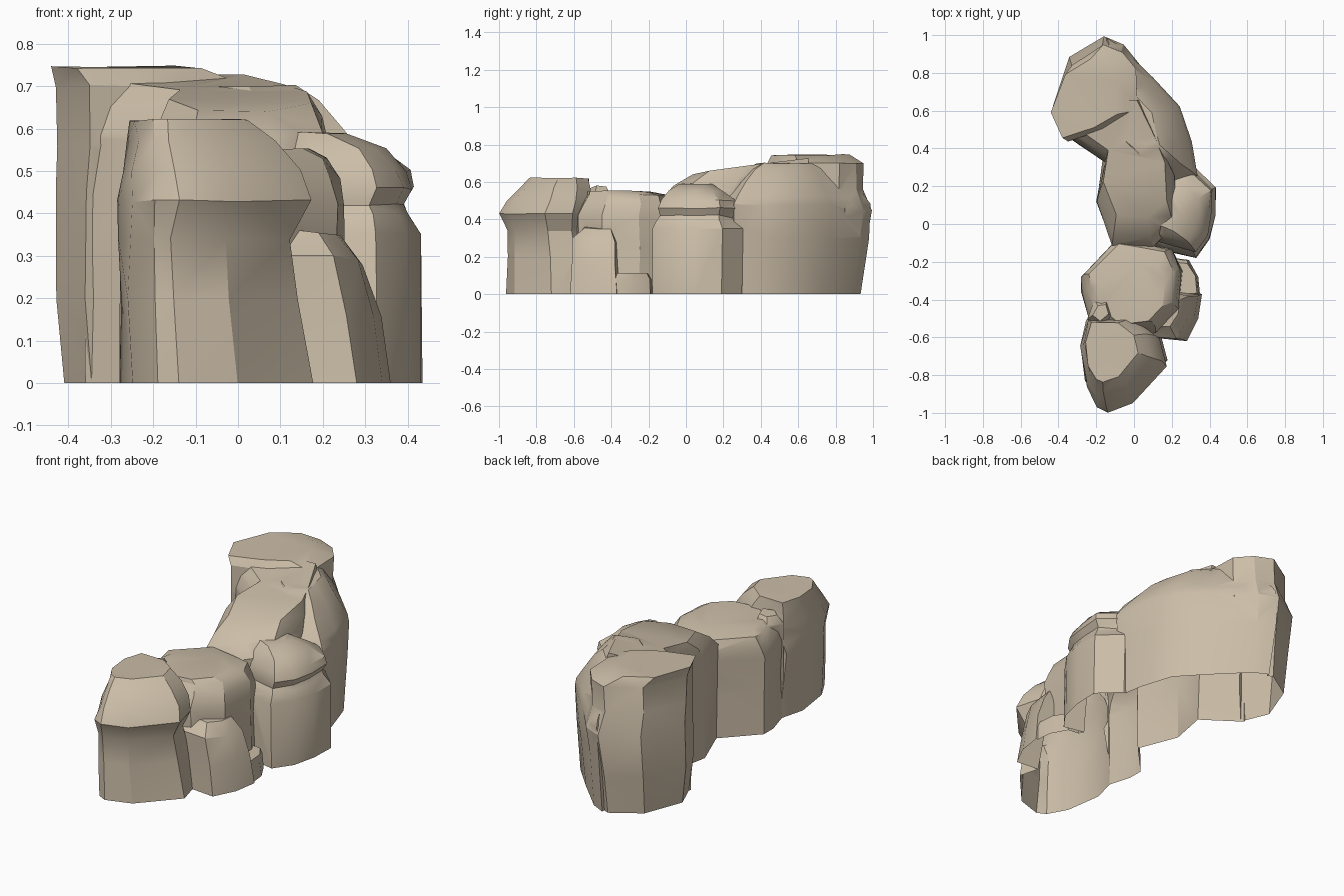
import bpy
import bmesh
import random
from mathutils import Vector

default_cube = bpy.data.objects.get("Cube")
if default_cube:
    bpy.data.objects.remove(default_cube, do_unlink=True)
rng = random.Random(4)

# Sandstone material
stone = bpy.data.materials.new("tan stone")
stone.use_nodes = True
colour = (0.60, 0.51, 0.39, 1.0)
stone.diffuse_color = colour
shader = next(n for n in stone.node_tree.nodes if n.type == 'BSDF_PRINCIPLED')
shader.inputs["Base Color"].default_value = colour
shader.inputs["Roughness"].default_value = 0.9


def level(z, scale=1.0, dx=0.0, dy=0.0, slope_x=0.0, slope_y=0.0):
    """One horizontal cross-section of a rock, optionally shifted and tilted."""
    return dict(z=z, scale=scale, shift=Vector((dx, dy)), slope=Vector((slope_x, slope_y)))


def rock(name, outline, levels, rough=0.007):
    """Loft a plan outline through its levels; the foot goes below ground for trimming."""
    points = [Vector(p) for p in outline]
    middle = sum(points, Vector((0, 0))) / len(points)
    foot = dict(levels[0], z=-0.1)
    bm = bmesh.new()
    rings = []
    for index, lv in enumerate([foot] + levels):
        ring = []
        for p in points:
            offset = (p - middle) * lv["scale"] + lv["shift"]
            height = lv["z"] + offset.dot(lv["slope"])
            x, y = middle + offset
            if index > 1:
                x += rng.uniform(-rough, rough)
                y += rng.uniform(-rough, rough)
                height += rng.uniform(-rough, rough) * 0.5
            ring.append(bm.verts.new((x, y, height)))
        rings.append(ring)
    count = len(points)
    for low, high in zip(rings, rings[1:]):
        for i in range(count):
            j = (i + 1) % count
            bm.faces.new((low[i], low[j], high[j], high[i]))
    bm.faces.new(rings[0])
    bm.faces.new(rings[-1])
    bmesh.ops.triangulate(bm, faces=bm.faces[:])
    bmesh.ops.recalc_face_normals(bm, faces=bm.faces[:])
    mesh = bpy.data.meshes.new(name)
    bm.to_mesh(mesh)
    bm.free()
    mesh.materials.append(stone)
    obj = bpy.data.objects.new(name, mesh)
    bpy.context.collection.objects.link(obj)
    return obj


# Tall stack at the back, its top falling away to one side
back_tower = rock("back_tower", [
    (-0.435, 0.63), (-0.36, 0.45), (-0.15, 0.52), (0.03, 0.62), (0.02, 0.85),
    (-0.06, 0.95), (-0.16, 0.995), (-0.34, 0.88)],
    [level(0, 0.86, -0.01, -0.03), level(0.2, 0.92, -0.01, -0.02), level(0.45),
     level(0.56, 0.94, 0, -0.03), level(0.70, 0.96, 0, -0.03),
     level(0.745, 0.76, -0.06, -0.06)])

# Flank running down the outer side of the back stack
back_flank = rock("back_flank", [
    (-0.15, 0.98), (-0.07, 0.94), (0.1, 0.77), (0.24, 0.62), (0.3, 0.43),
    (0.33, 0.25), (0.1, 0.15), (-0.13, 0.35), (-0.18, 0.6)],
    [level(0, 0.96, 0, -0.03), level(0.3), level(0.48), level(0.52, 0.94),
     level(0.6, 0.78, -0.02), level(0.67, 0.62, -0.04), level(0.70, 0.45, -0.05)])

# Sloping saddle between the stacks
ridge = rock("ridge", [
    (-0.36, 0.47), (-0.16, 0.33), (-0.2, 0.12), (-0.11, -0.11), (0.1, -0.12),
    (0.22, 0.0), (0.22, 0.25), (0.14, 0.42), (0.03, 0.65), (-0.3, 0.62)],
    [level(0), level(0.3), level(0.56, slope_y=0.12),
     level(0.625, 0.93, 0, 0.03, 0, 0.14), level(0.675, 0.8, 0, 0.08, 0, 0.14)])

# Undercut layered ledge on the outer side
side_ledge = rock("side_ledge", [
    (0.0, -0.08), (0.15, -0.14), (0.33, -0.18), (0.4, -0.08), (0.43, 0.05),
    (0.435, 0.19), (0.32, 0.3), (0.05, 0.3)],
    [level(0), level(0.35), level(0.40, 0.88, -0.01), level(0.42, 0.84, -0.01, 0.01),
     level(0.46, 0.9, 0, 0.01), level(0.50, 0.83, 0, 0.01), level(0.55, 0.6, -0.02),
     level(0.59, 0.35, -0.07)])

# Low rounded block in the middle of the front half
mid_block = rock("mid_block", [
    (-0.1, -0.09), (-0.28, -0.28), (-0.28, -0.36), (-0.24, -0.5), (-0.1, -0.6),
    (0.12, -0.58), (0.24, -0.45), (0.26, -0.25), (0.2, -0.13), (0.05, -0.1)],
    [level(0), level(0.25, 0.97), level(0.42, 0.98), level(0.48, 0.93, 0, 0.01),
     level(0.53, 0.83, 0, 0.02), level(0.55, 0.65, 0, -0.02)])

# Buttress and step at the foot of the middle block
buttress = rock("buttress", [
    (0.08, -0.6), (0.28, -0.62), (0.34, -0.5), (0.36, -0.37), (0.1, -0.33)],
    [level(0), level(0.16, 0.95, -0.02), level(0.29, 0.88, -0.05, 0, 0, -0.1),
     level(0.35, 0.6, -0.07, 0.02, -0.1, 0)])
foot_step = rock("foot_step", [
    (0.1, -0.4), (0.35, -0.38), (0.34, -0.28), (0.29, -0.19), (0.1, -0.17)],
    [level(0), level(0.08, 0.97), level(0.11, 0.8)])

# Overhanging stack at the front
front_tower = rock("front_tower", [
    (-0.28, -0.65), (-0.25, -0.86), (-0.19, -0.97), (-0.14, -0.995), (0.0, -0.95),
    (0.18, -0.75), (0.14, -0.6), (0.0, -0.5), (-0.24, -0.5)],
    [level(0, 0.99, 0, 0.03), level(0.2, 0.93, -0.015, 0.02), level(0.34, 0.89, -0.025, 0.01),
     level(0.43), level(0.5, 0.91, -0.01, 0.02), level(0.57, 0.75, -0.03, 0.05),
     level(0.62, 0.62, -0.05, 0.07)])

# Broken chip in the front crevice
crevice_chip = rock("crevice_chip", [
    (-0.25, -0.5), (-0.18, -0.54), (-0.11, -0.49), (-0.14, -0.4), (-0.21, -0.4)],
    [level(0, 0.9), level(0.52), level(0.57, 0.6, slope_x=0.2)])

# Fuse everything into one rock mass
parts = [back_flank, ridge, side_ledge, mid_block, buttress, foot_step, front_tower,
         crevice_chip]
for part in parts:
    union = back_tower.modifiers.new("join " + part.name, 'BOOLEAN')
    union.operation = 'UNION'
    union.solver = 'EXACT'
    union.object = part
graph = bpy.context.evaluated_depsgraph_get()
fused = bpy.data.meshes.new_from_object(back_tower.evaluated_get(graph))
back_tower.modifiers.clear()
back_tower.data = fused
back_tower.name = "rock_cliff"
for part in parts:
    bpy.data.objects.remove(part, do_unlink=True)

# Trim at ground level, leaving the underside open
bm = bmesh.new()
bm.from_mesh(fused)
bmesh.ops.bisect_plane(bm, geom=bm.verts[:] + bm.edges[:] + bm.faces[:], dist=1e-5,
                       plane_co=(0, 0, 0), plane_no=(0, 0, 1), clear_inner=True)
bm.to_mesh(fused)
bm.free()

# Soft shading with crisp breaks
bpy.ops.object.select_all(action='DESELECT')
back_tower.select_set(True)
bpy.context.view_layer.objects.active = back_tower
bpy.ops.object.shade_smooth_by_angle(angle=0.5)
